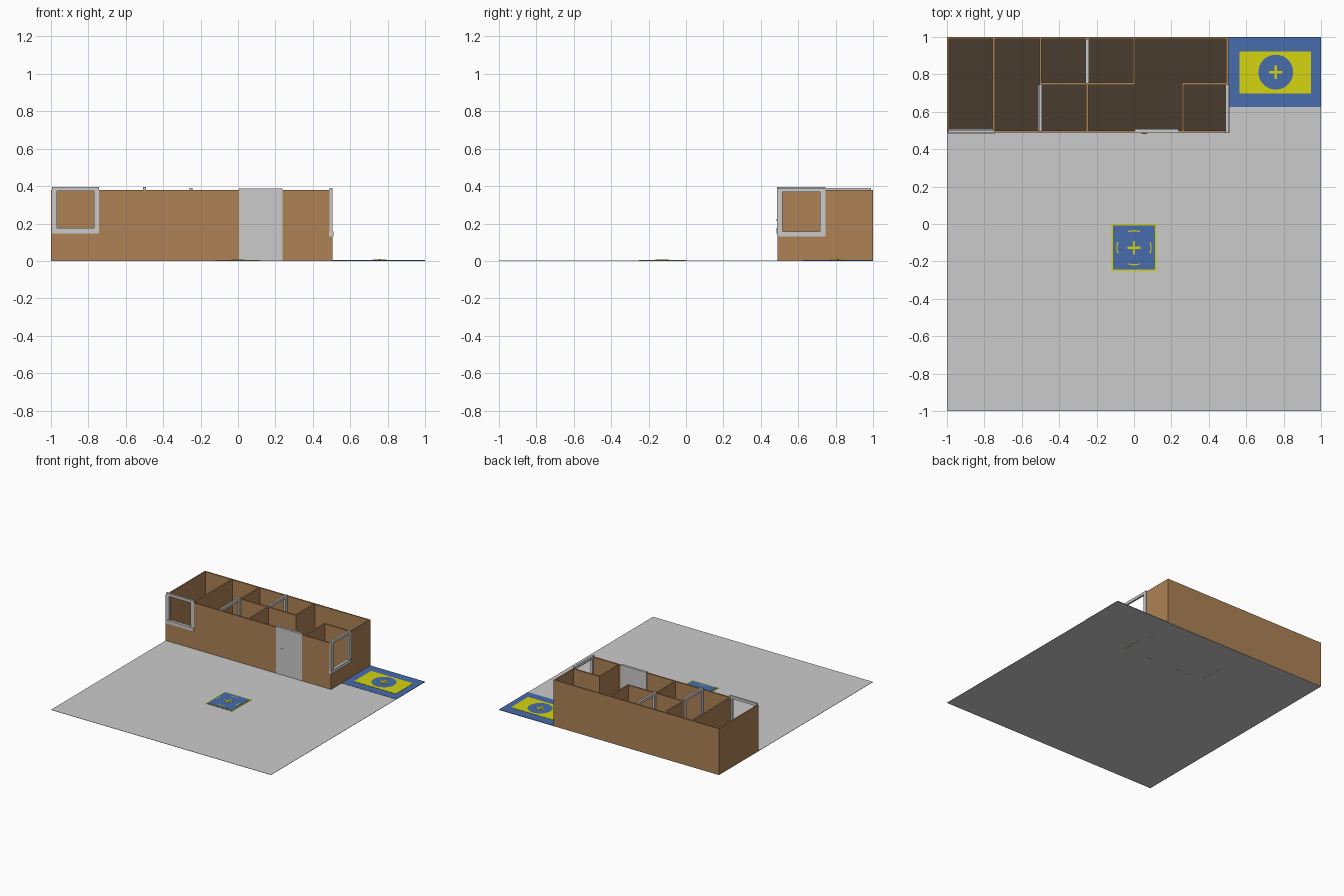
import bpy, bmesh, math

if "Cube" in bpy.data.objects:
    bpy.data.objects.remove(bpy.data.objects["Cube"])

def material(name, rgb):
    m = bpy.data.materials.new(name)
    m.diffuse_color = (*rgb, 1)
    m.use_nodes = True
    m.node_tree.nodes["Principled BSDF"].inputs["Base Color"].default_value = m.diffuse_color
    return m

GREY = material("pale grey", (0.60, 0.60, 0.60))
BROWN = material("wall brown", (0.42, 0.225, 0.09))
DARK = material("dark floor brown", (0.065, 0.045, 0.029))
BLUE = material("mat blue", (0.065, 0.15, 0.42))
YELLOW = material("marking yellow", (0.66, 0.66, 0.005))
H = 0.38      # wall height
T = 0.006     # half wall thickness

def finish(name, bm, mat):
    me = bpy.data.meshes.new(name)
    bmesh.ops.recalc_face_normals(bm, faces=bm.faces)
    bm.to_mesh(me)
    bm.free()
    me.materials.append(mat)
    ob = bpy.data.objects.new(name, me)
    bpy.context.collection.objects.link(ob)
    return ob

def add_box(bm, lo, hi):
    vs = bmesh.ops.create_cube(bm, size=1)["verts"]
    for v in vs:
        v.co = [(a + b) / 2 + c * (b - a) for a, b, c in zip(lo, hi, v.co)]

def boxes(name, mat, *pairs):
    bm = bmesh.new()
    for lo, hi in pairs:
        add_box(bm, lo, hi)
    return finish(name, bm, mat)

def arc(name, mat, cx, cy, z, r0, r1, a0, a1, n):
    """Flat ring segment (or full disc when r0 is 0)."""
    bm = bmesh.new()
    angles = [math.radians(a0 + (a1 - a0) * i / n) for i in range(n + 1)]
    def point(r, a):
        return bm.verts.new((cx + r * math.cos(a), cy + r * math.sin(a), z))
    if r0 == 0:
        bm.faces.new([point(r1, a) for a in angles[:-1]])
    else:
        for a, b in zip(angles, angles[1:]):
            bm.faces.new([point(r0, a), point(r1, a), point(r1, b), point(r0, b)])
    ob = finish(name, bm, mat)
    ob.data.update()
    if ob.data.polygons[0].normal.z < 0:
        ob.data.flip_normals()
    return ob

def plate(name, mat, x0, y0, x1, y1, z):
    return boxes(name, mat, ((x0, y0, 0.001), (x1, y1, z)))

def plus(name, cx, cy, z, size, w):
    boxes(name, YELLOW,
          ((cx - size, cy - w, 0.002), (cx + size, cy + w, z)),
          ((cx - w, cy - size, 0.002), (cx + w, cy + size, z + 0.0003)))

# ground and house floor
boxes("ground", GREY, ((-1, -1, 0), (1, 1, 0.002)))
plate("house_floor", DARK, -0.995, 0.495, 0.5, 0.995, 0.004)

# walls: (name, axis along, fixed coordinate, start, end, height)
F, R = 0.495, 0.498
WALLS = [
    ("back_wall", "x", 0.994, -1, R + T, H),
    ("left_wall", "y", -0.994, 0.49, 1, H),
    ("front_wall_under_window", "x", F, -1, -0.745, 0.155),
    ("front_wall_middle", "x", F, -0.745, 0.005, H),
    ("front_wall_right", "x", F, 0.238, R + T, H),
    ("right_wall_under_window", "y", R, 0.49, 0.745, 0.135),
    ("right_wall", "y", R, 0.74, 1, H),
    ("partition_a", "y", -0.75, 0.495, 1, H),
    ("partition_b_low", "y", -0.5, 0.495, 0.745, 0.14),
    ("partition_b", "y", -0.5, 0.74, 1, H),
    ("partition_c", "y", -0.25, 0.495, 0.75, H),
    ("partition_c_low", "y", -0.25, 0.75, 0.995, 0.14),
    ("partition_d", "y", 0.0, 0.745, 1, H),
    ("partition_e", "y", 0.262, 0.495, 0.756, H),
    ("corridor_wall_left", "x", 0.75, -0.5, 0.005, H),
    ("corridor_wall_right", "x", 0.75, 0.256, R, H),
]
for name, axis, c, a, b, h in WALLS:
    if axis == "x":
        boxes(name, BROWN, ((a, c - T, 0), (b, c + T, h)))
    else:
        boxes(name, BROWN, ((c - T, a, 0), (c + T, b, h)))

# window frames with projecting sill
def window(name, axis, c, a, b, z0, z1, d=0.008, w=0.028):
    parts = [(a, b, z0, z0 + w, d + 0.004), (a, b, z1 - 0.022, z1, d),
             (a, a + w, z0 + w, z1 - 0.022, d), (b - w, b, z0 + w, z1 - 0.022, d)]
    pairs = []
    for s, e, lo, hi, t in parts:
        if axis == "x":
            pairs.append(((s, c - t, lo), (e, c + t, hi)))
        else:
            pairs.append(((c - t, s, lo), (c + t, e, hi)))
    boxes(name, GREY, *pairs)

window("front_window", "x", F, -0.995, -0.743, 0.147, 0.396)
window("right_window", "y", R, 0.487, 0.745, 0.13, 0.39)
window("inner_window_left", "y", -0.5, 0.495, 0.745, 0.135, 0.395)
window("inner_window_middle", "y", -0.25, 0.75, 0.99, 0.135, 0.39)

# front door with lever handle
boxes("front_door", GREY, ((0.005, 0.488, 0), (0.238, 0.508, 0.386)))
boxes("door_handle", GREY, ((0.04, 0.482, 0.216), (0.07, 0.486, 0.221)),
      ((0.04, 0.484, 0.216), (0.045, 0.489, 0.221)))

# side landing mat with round mark
plate("side_mat", BLUE, 0.503, 0.625, 1, 1, 0.004)
plate("side_mat_panel", YELLOW, 0.565, 0.697, 0.947, 0.922, 0.006)
arc("side_mat_disc", BLUE, 0.758, 0.812, 0.0075, 0, 0.093, 0, 360, 40)
plus("side_mat_cross", 0.758, 0.812, 0.009, 0.036, 0.007)

# yard mat: yellow border, blue field, cross and arcs
plate("yard_mat_border", YELLOW, -0.121, -0.25, 0.121, 0, 0.004)
plate("yard_mat_field", BLUE, -0.111, -0.242, 0.111, -0.009, 0.006)
plus("yard_mat_cross", 0, -0.127, 0.0075, 0.036, 0.006)
for i, mid in enumerate((0, 90, 180, 270)):
    arc(f"yard_mat_arc_{i + 1}", YELLOW, 0, -0.127, 0.0075, 0.088, 0.094,
        mid - 20, mid + 20, 8)
